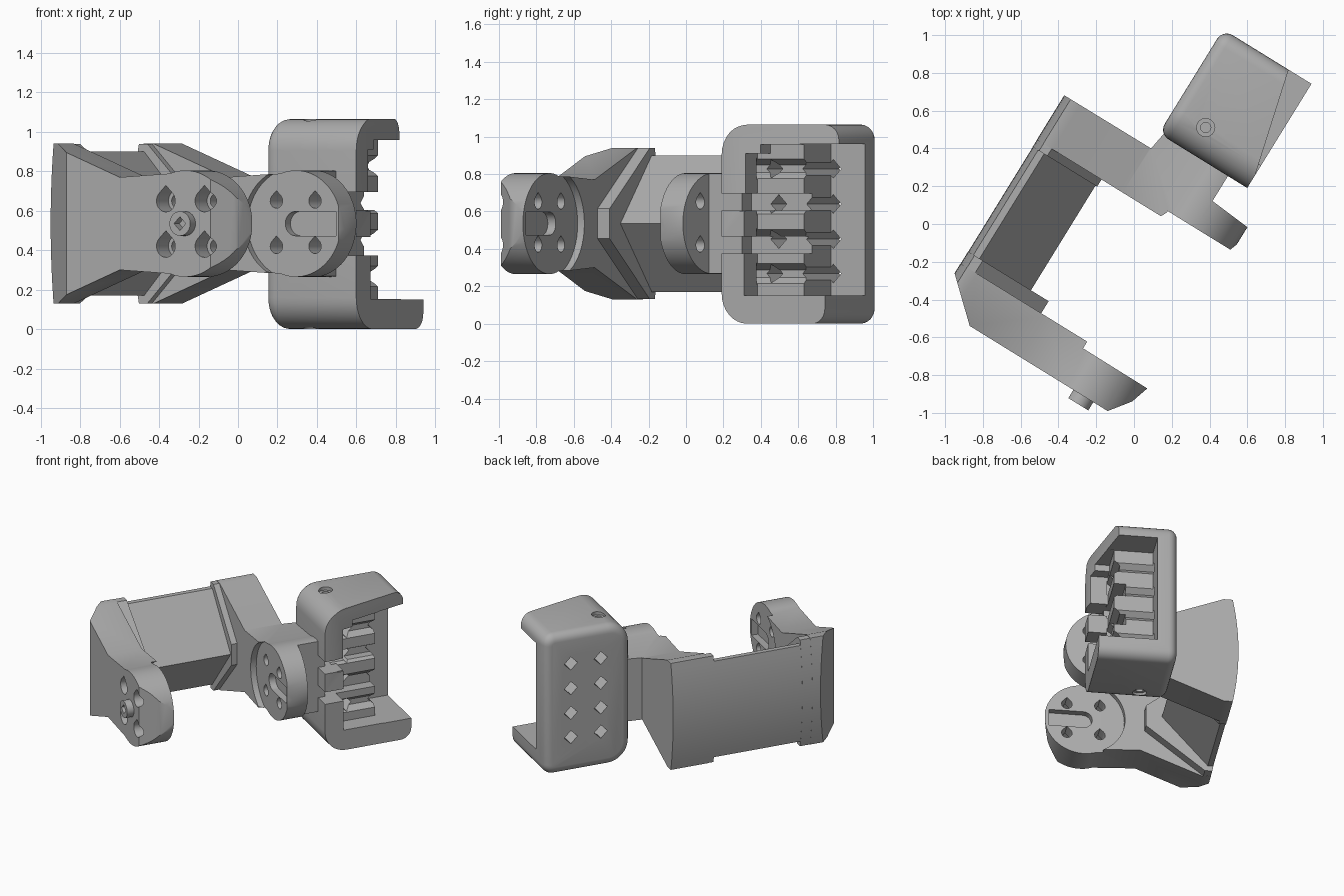
import bpy, bmesh, math
from mathutils import Matrix

MID = 0.535      # height of the joint axis
AXIS = 0.25      # joint axis along the arms
TURN = Matrix.Rotation(math.radians(-31.67), 4, 'Z')

old = bpy.data.objects.get("Cube")
if old:
    bpy.data.objects.remove(old, do_unlink=True)

grey = bpy.data.materials.new("plain grey")
grey.use_nodes = True
COL = (0.42, 0.42, 0.42, 1)
grey.diffuse_color = COL
grey.node_tree.nodes["Principled BSDF"].inputs["Base Color"].default_value = COL


def prism(name, pts, axis, lo, hi, round_lo=0):
    """Extrude a 2D outline along local axis u, v or z."""
    put = {'u': lambda a, b, t: (t, a, b), 'v': lambda a, b, t: (a, t, b),
           'z': lambda a, b, t: (a, b, t)}[axis]
    bm = bmesh.new()
    low = [bm.verts.new(put(a, b, lo)) for a, b in pts]
    top = [bm.verts.new(put(a, b, hi)) for a, b in pts]
    cap = bm.faces.new(low)
    bm.faces.new(top)
    n = len(pts)
    for i in range(n):
        j = (i + 1) % n
        bm.faces.new((low[i], low[j], top[j], top[i]))
    bmesh.ops.recalc_face_normals(bm, faces=bm.faces)
    if round_lo:
        bmesh.ops.bevel(bm, geom=list(cap.edges), offset=round_lo, segments=5,
                        profile=0.5, affect='EDGES')
    mesh = bpy.data.meshes.new(name)
    bm.to_mesh(mesh)
    bm.free()
    mesh.materials.append(grey)
    ob = bpy.data.objects.new(name, mesh)
    bpy.context.scene.collection.objects.link(ob)
    return ob


def combine(ob, others, op='DIFFERENCE'):
    """Apply booleans one after the other and drop the helpers."""
    for o in others:
        o.hide_render = True
        m = ob.modifiers.new("cut", 'BOOLEAN')
        m.operation, m.object, m.solver = op, o, 'EXACT'
    bpy.context.view_layer.update()
    mesh = bpy.data.meshes.new_from_object(
        ob.evaluated_get(bpy.context.evaluated_depsgraph_get()))
    ob.modifiers.clear()
    ob.data = mesh
    for o in others:
        bpy.data.objects.remove(o, do_unlink=True)
    return ob


def arc(a, b, r, start, end, n=24):
    angles = [math.radians(start + (end - start) * i / n) for i in range(n + 1)]
    return [(a + r * math.cos(t), b + r * math.sin(t)) for t in angles]


def box(a0, a1, b0, b1):
    return [(a0, b0), (a1, b0), (a1, b1), (a0, b1)]


def teardrop(a, b, r):
    return arc(a, b, r, 135, 405, 16) + [(a, b + r * 1.41)]


def diamond(a, b, r):
    return arc(a, b, r, 0, 270, 3)


def bulge(h, shift=0):
    """Curved outer side of the bracket, from top to bottom."""
    zs = [h * (1 - i / 8) for i in range(17)]
    return [(-0.672 + shift + 0.04 * (z / 0.405) ** 2, MID + z) for z in zs]


def arm(name, plan, pad_v, face, into):
    """Side arm: side outline crossed with a plan, plus the thick inner pad."""
    side = bulge(0.405) + [(-0.57, MID - 0.405), (-0.14, MID - 0.235)]
    side += arc(AXIS, MID, 0.27, -110, 110, 40)
    side += [(-0.14, MID + 0.235), (-0.57, MID + 0.405)]
    ob = prism(name, side, 'v', -1.2, 1.0)
    combine(ob, [prism("plan", plan, 'z', -0.2, 1.3)], 'INTERSECT')
    tip = -0.17 if into < 0 else -0.27
    pad = bulge(0.404, 0.001) + [(-0.58, MID - 0.404), (tip, MID - 0.08),
                                 (tip, MID + 0.08), (-0.58, MID + 0.404)]
    combine(ob, [prism("pad", pad, 'v', *pad_v)], 'UNION')
    # horn clearance, rounded slot and screw holes
    out = face - into * 0.3
    cuts = [prism("clear", arc(AXIS, MID, 0.285, 0, 352.5, 47), 'v', *sorted((face, out)))]
    slot = arc(AXIS, MID, 0.062, 90, 270, 16) + [(0.49, MID - 0.062), (0.49, MID + 0.062)]
    cuts.append(prism("slot", slot, 'v', *sorted((out, face + into * 0.05))))
    for du in (-0.115, 0.115):
        for dz in (-0.115, 0.115):
            cuts.append(prism("hole", teardrop(AXIS + du, MID + dz, 0.037), 'v',
                              *sorted((out, face + into * 0.4))))
            if into < 0:
                cuts.append(prism("sink", teardrop(AXIS + du, MID + dz, 0.056), 'v',
                                  -1.1, -0.80))
    return combine(ob, cuts)


# Front arm with its chamfered round end
near_plan = [(-0.7, -0.695), (-0.457, -0.916), (0.401, -0.916), (0.485, -0.805),
             (0.517, -0.704), (0.127, -0.702), (0.127, -0.66), (-0.7, -0.66)]
near = arm("front_arm", near_plan, (-0.72, -0.585), -0.702, -1)

# Rear arm, running on into the clamp
far_plan = [(-0.7, 0.386), (-0.133, 0.388), (-0.11, 0.53), (0.29, 0.53), (0.29, 0.322),
            (0.53, 0.30), (0.53, 0.22), (0.505, 0.152), (0.12, 0.152),
            (0.10, 0.11), (-0.7, 0.11)]
far = arm("rear_arm", far_plan, (0.066, 0.16), 0.152, 1)

# Wall joining the arms, ridged on the inside
wall_side = bulge(0.365, 0.002) + [(-0.6, MID - 0.365), (-0.28, MID), (-0.6, MID + 0.365)]
wall = prism("bracket_wall", wall_side, 'v', -0.62, 0.1)

# Pivot stub on the front arm
hub = prism("pivot_stub", arc(AXIS, MID, 0.062, 0, 348.75, 31), 'v', -0.967, -0.85)
combine(hub, [prism("bore", diamond(AXIS, MID, 0.035), 'v', -1, -0.88)])

# Clamp body with rounded back
V0, V1, TOP = 0.477, 1.125, 1.065
shell = arc(V0 + 0.16, 0.16, 0.16, 180, 270, 8) + arc(V1 - 0.08, 0.08, 0.08, 270, 360, 6)
shell += arc(V1 - 0.08, TOP - 0.08, 0.08, 0, 90, 6) + arc(V0 + 0.16, TOP - 0.16, 0.16, 90, 180, 8)
clamp = prism("clamp_body", shell, 'u', -0.14, 0.41, 0.06)
cuts = [prism("pocket", box(0.91, 1.4, 0.15, 0.96), 'u', 0.0, 0.6),
        prism("pocket", box(0.617, 1.4, 0.152, 0.91), 'u', 0.273, 0.6),
        prism("pocket", box(0.70, 1.4, 0.7, 0.958), 'u', 0.272, 0.6),
        # slanted end of the top lip
        prism("lip", [(0.43, 0.477), (0.267, 1.128), (0.25, 1.3), (0.7, 1.3), (0.7, 0.4)],
              'z', 0.6, 1.3)]
# Wire channels, diamond holes and grooves
for z in (0.268, 0.452, 0.640, 0.828):
    cuts.append(prism("groove", [(0.23, z - 0.02), (0.28, z - 0.058), (0.28, z + 0.058),
                                 (0.23, z + 0.02)], 'v', 0.58, 1.0))
    for v in (0.70, 0.925):
        cuts.append(prism("hole", diamond(v, z, 0.05), 'u', -0.3, 0.35))
for z in (MID - 0.115, MID + 0.115):
    cuts.append(prism("channel", box(0.19, 0.6, z - 0.046, z + 0.046), 'v', 0.4, 0.95))
# Screw holes through the top and bottom lips
for lo, hi, lo2, hi2 in ((0.9, 1.2, 1.04, 1.2), (-0.2, 0.2, -0.2, 0.025)):
    cuts.append(prism("screw", arc(0.055, 0.634, 0.027, 0, 345, 23), 'z', lo, hi))
    cuts.append(prism("sink", arc(0.055, 0.634, 0.048, 0, 345, 23), 'z', lo2, hi2))
combine(clamp, cuts)

# Turn everything into place and shade
parts = [near, far, wall, hub, clamp]
for ob in bpy.context.selected_objects:
    ob.select_set(False)
for ob in parts:
    ob.data.transform(TURN)
    ob.select_set(True)
bpy.context.view_layer.objects.active = clamp
bpy.ops.object.shade_smooth_by_angle(angle=math.radians(30))
